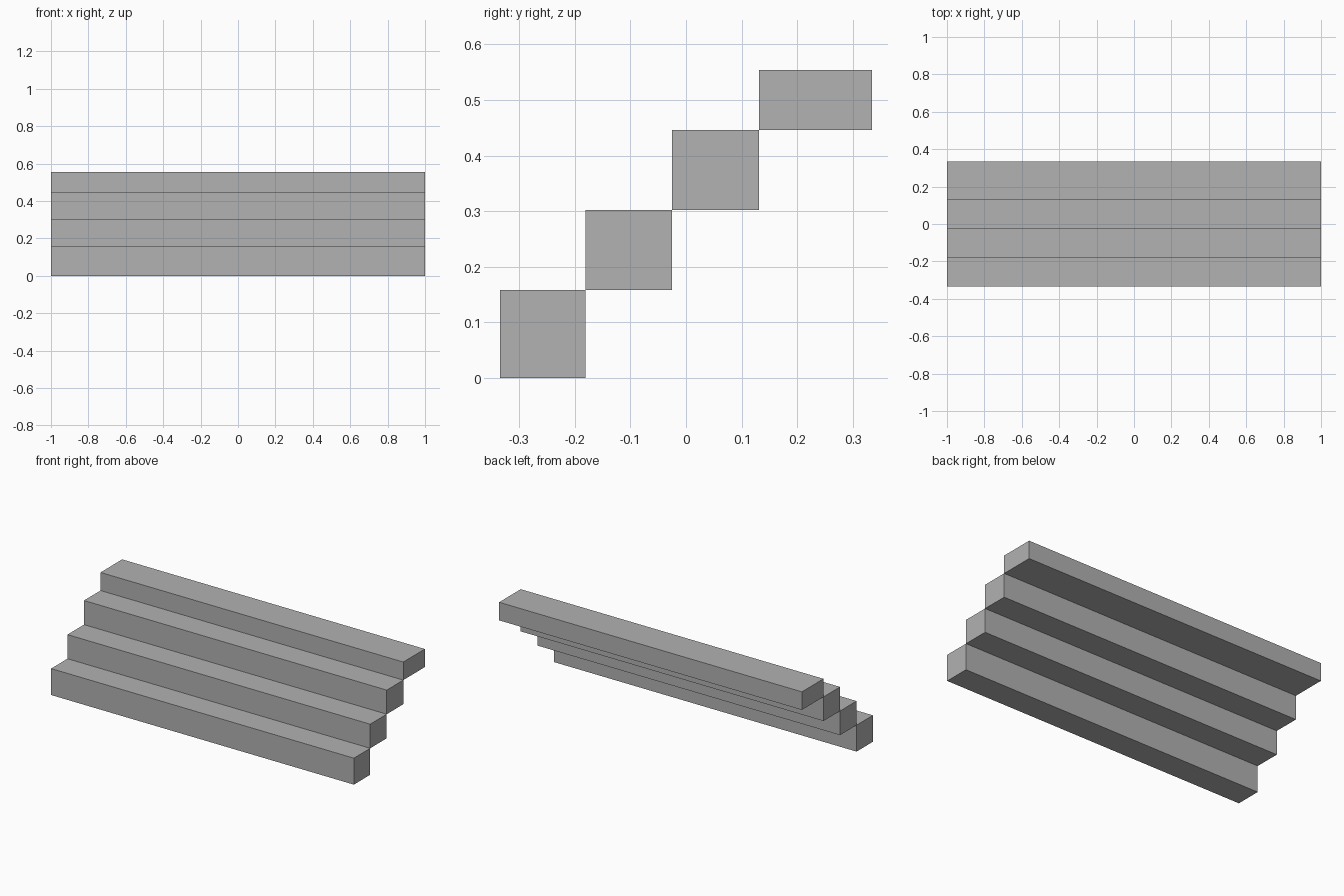
import bpy

# Remove the default cube
default = bpy.data.objects.get("Cube")
if default:
    bpy.data.objects.remove(default, do_unlink=True)

# Plain stone colour
stone = bpy.data.materials.new("grey_stone")
stone.use_nodes = True
colour = (0.445, 0.445, 0.445, 1)
stone.diffuse_color = colour
stone.node_tree.nodes["Principled BSDF"].inputs["Base Color"].default_value = colour

LENGTH = 2.0


def add_step(name, y_range, z_range):
    """Full-width block spanning the given depth and height."""
    (y0, y1), (z0, z1) = y_range, z_range
    bpy.ops.mesh.primitive_cube_add(size=1, location=(0, (y0 + y1) / 2, (z0 + z1) / 2))
    step = bpy.context.object
    step.name = step.data.name = name
    step.scale = (LENGTH, y1 - y0, z1 - z0)
    bpy.ops.object.transform_apply(location=False, rotation=False, scale=True)
    step.data.materials.append(stone)


# Four open steps that meet edge to edge, rising towards the back
names = ["bottom_step", "second_step", "third_step", "top_step"]
depths = [-0.335, -0.181, -0.025, 0.131, 0.335]
heights = [0, 0.158, 0.302, 0.446, 0.554]
for i, name in enumerate(names):
    add_step(name, depths[i:i + 2], heights[i:i + 2])
